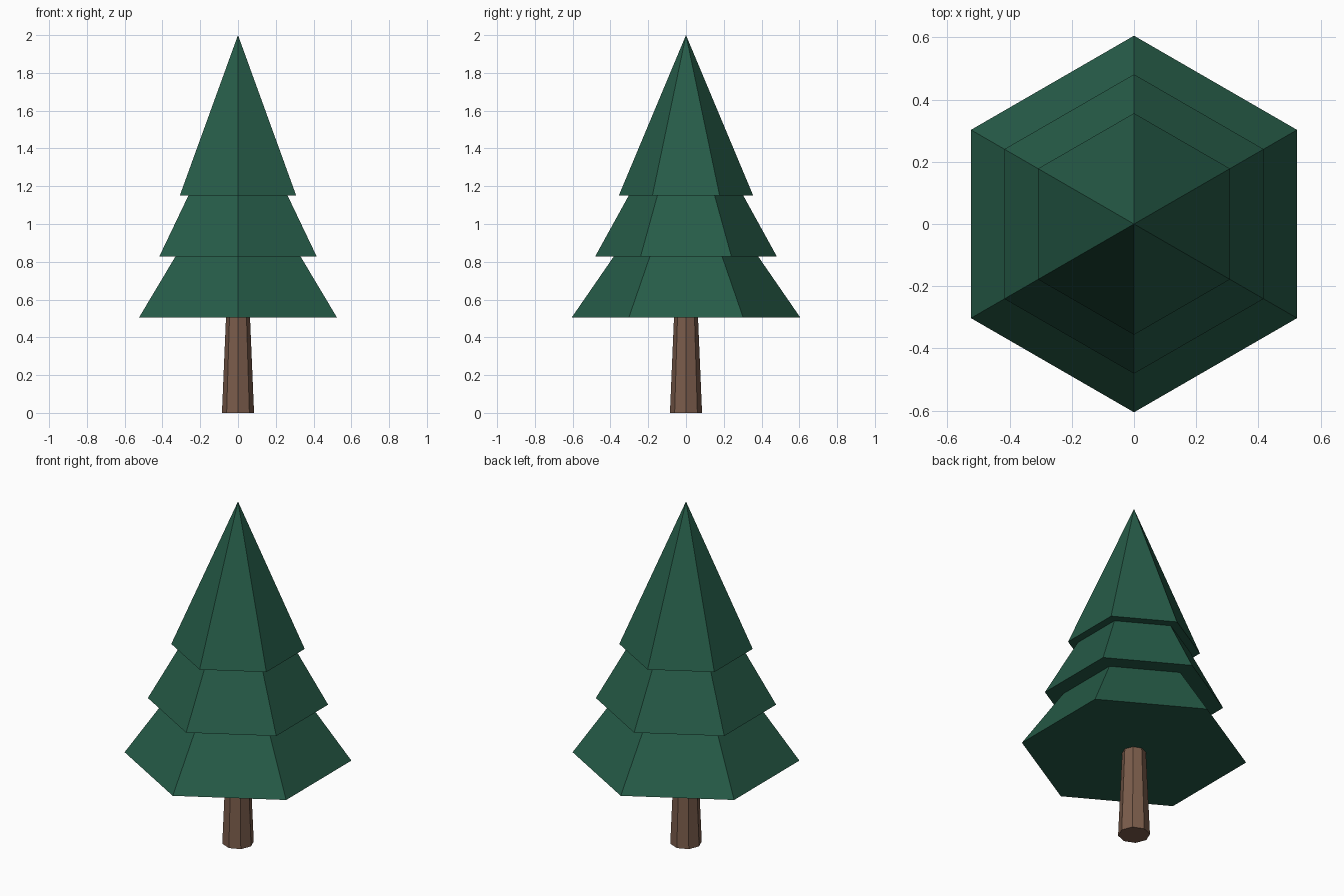
import bpy, bmesh, math

if "Cube" in bpy.data.objects:
    bpy.data.objects.remove(bpy.data.objects["Cube"])


def material(name, color):
    m = bpy.data.materials.new(name)
    m.diffuse_color = (*color, 1.0)
    m.use_nodes = True
    m.node_tree.nodes["Principled BSDF"].inputs["Base Color"].default_value = m.diffuse_color
    return m


def tapered(name, sides, r0, z0, r1, z1, mat):
    """Flat-faced capped cone or frustum with a corner on the y axis."""
    bm = bmesh.new()

    def ring(r, z):
        angles = [math.pi / 2 + math.tau * i / sides for i in range(sides)]
        return [bm.verts.new((r * math.cos(a), r * math.sin(a), z)) for a in angles]

    low = ring(r0, z0)
    bm.faces.new(low[::-1])
    if r1 > 0:
        high = ring(r1, z1)
        bm.faces.new(high)
    else:
        high = [bm.verts.new((0, 0, z1))]
    for i in range(sides):
        j = (i + 1) % sides
        if r1 > 0:
            bm.faces.new((low[i], low[j], high[j], high[i]))
        else:
            bm.faces.new((low[i], low[j], high[0]))
    mesh = bpy.data.meshes.new(name)
    bm.to_mesh(mesh)
    bm.free()
    mesh.materials.append(mat)
    obj = bpy.data.objects.new(name, mesh)
    bpy.context.collection.objects.link(obj)
    return obj


green = material("pine green", (0.0194, 0.107, 0.0648))
brown = material("bark brown", (0.195, 0.107, 0.070))

# Trunk, ending just inside the lowest tier
tapered("trunk", 8, 0.085, 0.0, 0.063, 0.52, brown)

# Three hexagonal foliage tiers, each top tucked into the tier above
tapered("lower_foliage", 6, 0.605, 0.505, 0.374, 0.84, green)
tapered("middle_foliage", 6, 0.481, 0.828, 0.298, 1.16, green)
tapered("top_foliage", 6, 0.356, 1.15, 0.0, 2.0, green)
